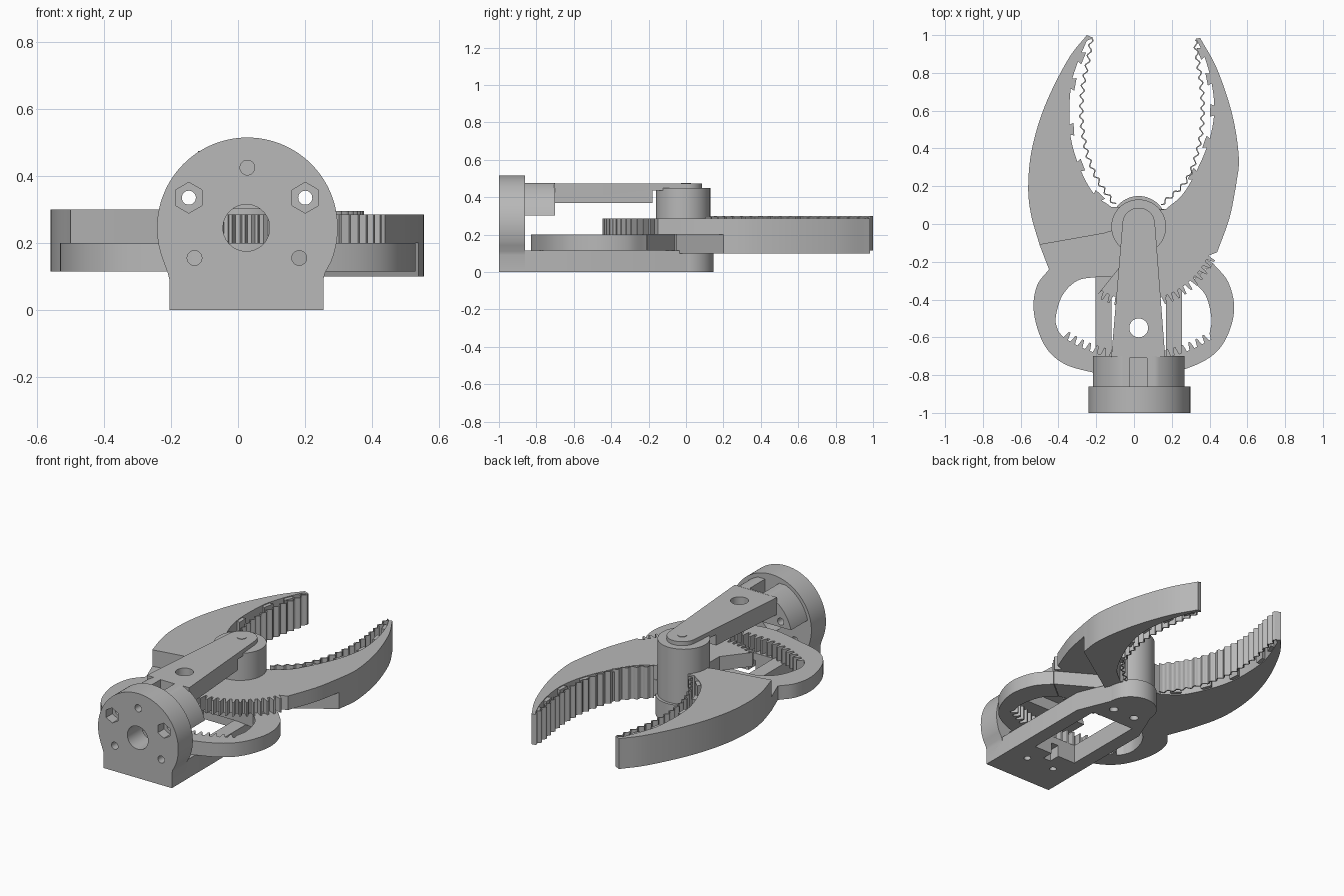
import bpy, bmesh, math
from mathutils import Vector

if "Cube" in bpy.data.objects:
    bpy.data.objects.remove(bpy.data.objects["Cube"])

GREY = (0.48, 0.48, 0.48, 1)
mat = bpy.data.materials.new("plain_grey")
mat.use_nodes = True
mat.diffuse_color = GREY
mat.node_tree.nodes["Principled BSDF"].inputs["Base Color"].default_value = GREY
PX = 0.025  # x of the pivot and centre line


def prism(name, pts, lo, hi, axis="z"):
    """Extrude a flat outline along z, or an (x, z) outline along y, facing outward."""
    area = sum(a[0] * b[1] - b[0] * a[1] for a, b in zip(pts, pts[1:] + pts[:1]))
    if (area > 0) != (axis == "z"):
        pts = pts[::-1]
    place = (lambda p, h: (p[0], p[1], h)) if axis == "z" else (lambda p, h: (p[0], h, p[1]))
    bm = bmesh.new()
    low = [bm.verts.new(place(p, lo)) for p in pts]
    top = [bm.verts.new(place(p, hi)) for p in pts]
    bm.faces.new(top)
    bm.faces.new(low[::-1])
    for i in range(len(pts)):
        bm.faces.new((low[i - 1], low[i], top[i], top[i - 1]))
    mesh = bpy.data.meshes.new(name)
    bm.to_mesh(mesh)
    bm.free()
    mesh.materials.append(mat)
    ob = bpy.data.objects.new(name, mesh)
    bpy.context.collection.objects.link(ob)
    return ob


def arc(cx, cy, r, a0, a1, n=32):
    angles = [math.radians(a0 + (a1 - a0) * i / n) for i in range(n + 1)]
    return [(cx + r * math.cos(a), cy + r * math.sin(a)) for a in angles]


def circle(cx, cy, r, n=32, turn=0):
    return arc(cx, cy, r, turn, turn + 360, n)[:-1]


def box(x0, x1, y0, y1):
    return [(x0, y0), (x1, y0), (x1, y1), (x0, y1)]


def smooth(pts, n=7):
    """Pass a soft curve through a few points."""
    p = [Vector(q) for q in pts]
    p = [2 * p[0] - p[1]] + p + [2 * p[-1] - p[-2]]
    out = []
    for a, b, c, d in zip(p, p[1:], p[2:], p[3:]):
        for i in range(n):
            t = i / n
            out.append(0.5 * (2 * b + (c - a) * t + (2 * a - 5 * b + 4 * c - d) * t * t
                              + (3 * b - a - 3 * c + d) * t ** 3))
    return [tuple(q) for q in out] + [tuple(pts[-1])]


def teeth(root, tip, a0, a1, count):
    """Toothed arc round the pivot."""
    out = []
    step = (a1 - a0) / count
    for i in range(count):
        for f, r in ((0, root), (0.25, root), (0.45, tip), (0.7, tip), (0.9, root)):
            a = math.radians(a0 + (i + f) * step)
            out.append((PX + r * math.cos(a), r * math.sin(a)))
    return out


def cut(ob, *cutters):
    bpy.context.view_layer.objects.active = ob
    for c in cutters:
        c.hide_render = True
        mod = ob.modifiers.new("cut", "BOOLEAN")
        mod.operation, mod.solver, mod.object = "DIFFERENCE", "EXACT", c
        bpy.ops.object.modifier_apply(modifier=mod.name)
        bpy.data.objects.remove(c)


def drill(x, z, r, lo, hi, n=32):
    return prism("cutter", circle(x, z, r, n, 30), lo, hi, "y")


# Round mounting plate with a square foot
foot = [(-0.205, 0.09), (-0.205, 0), (0.255, 0), (0.255, 0.09)]
mount = prism("mount_plate", arc(PX + 0.003, 0.245, 0.27, -22, 202, 64)
              + [(-0.21, 0.11)] + foot + [(0.26, 0.11)], -1, -0.86, "y")

# Stepped block behind the plate, flat on top, with a blind slot
block_pts = [(x, min(z, 0.475)) for x, z in arc(PX, 0.245, 0.248, 13, 167, 48)]
block = prism("arm_block", block_pts, -0.87, -0.7, "y")
cut(block, prism("cutter", box(-0.025, 0.07, -0.86, -0.71), 0.33, 0.6))

for part in (mount, block):
    for hx in (-0.147, 0.201):
        cut(part, drill(hx, 0.335, 0.021, -1.1, -0.6))
for hx in (-0.147, 0.201):
    cut(mount, drill(hx, 0.335, 0.046, -1.1, -0.94, 6))
for hx, hz, r in ((PX, 0.245, 0.07), (PX + 0.003, 0.425, 0.022), (-0.13, 0.155, 0.022), (0.183, 0.155, 0.022)):
    cut(mount, drill(hx, hz, r, -1.1, -0.8))

# Tapered upper arm, thinner over the hub
arm = prism("upper_arm", [(-0.12, -0.705), (0.165, -0.705)] + arc(PX, 0, 0.086, 5, 175), 0.37, 0.474)
cut(arm, prism("cutter", box(-0.3, 0.3, -0.18, 0.2), 0.3, 0.435),
    prism("cutter", circle(PX, -0.55, 0.05), 0.3, 0.6))

# Pivot hub and pin
prism("hub", circle(PX, -0.015, 0.145, 64), 0.09, 0.45)
prism("hub_pin", circle(PX, 0, 0.026), 0.44, 0.477)

# Lower arm frame with a motor opening
base = prism("lower_arm", [(-0.205, -0.99), (0.255, -0.99), (0.255, -0.2)]
             + arc(PX, 0, 0.148, 0, 180) + [(-0.205, -0.2)], 0, 0.115)
cut(base, prism("cutter", box(-0.12, 0.17, -0.67, -0.16), -0.1, 0.3),
    prism("cutter", box(0, 0.05, -0.74, -0.6), -0.1, 0.07),
    prism("cutter", box(-0.03, 0.08, -0.91, -0.87), -0.1, 0.06),
    prism("cutter", circle(-0.07, -0.8, 0.02), -0.1, 0.06),
    prism("cutter", circle(0.12, -0.8, 0.02), -0.1, 0.06))
for hx in (-0.05, 0.1):
    cut(base, prism("cutter", circle(hx, -0.06, 0.025), -0.1, 0.07))

# First jaw: full-height claw whose lower layer carries the toothed ring
l_out = smooth([(-0.25, 1), (-0.35, 0.87), (-0.47, 0.63), (-0.54, 0.4), (-0.56, 0.2),
                (-0.545, 0.05), (-0.5, -0.11)])
l_in = smooth([(-0.12, 0.09), (-0.22, 0.17), (-0.3, 0.33), (-0.34, 0.5), (-0.335, 0.72),
               (-0.3, 0.85), (-0.25, 0.97)])
l_tip = [(-0.215, 0.985)]
ring_out = smooth([(-0.45, -0.24), (-0.515, -0.33), (-0.53, -0.47), (-0.475, -0.64), (-0.37, -0.74),
                   (-0.2, -0.79), (0, -0.83), (0.2, -0.79), (0.38, -0.72), (0.48, -0.62),
                   (0.53, -0.46), (0.5, -0.31), (0.42, -0.21)])
# The opening joins the outer edge through a hairline slit under the gear
opening = (smooth([(0.31, -0.3), (0.38, -0.38), (0.41, -0.5), (0.4, -0.58)])
           + teeth(0.72, 0.68, -58, -124, 19)
           + smooth([(-0.4, -0.57), (-0.415, -0.5), (-0.38, -0.38), (-0.3, -0.3), (-0.19, -0.28)])
           + [(0.2, -0.28), (0.308, -0.298)])
prism("claw_a_upper", l_out + [(-0.16, -0.05), (0, 0), (0, 0.09)] + l_in + l_tip, 0.2, 0.3)
prism("claw_a_ring", l_out + ring_out + opening + [(0.418, -0.208), (0.15, -0.05), (0.08, 0.09)]
      + l_in + l_tip, 0.115, 0.2)

# Second jaw: claw with a gear sector on its upper layer
r_tip = [(0.325, 0.98)]
r_in = smooth([(0.335, 0.97), (0.375, 0.88), (0.41, 0.75), (0.425, 0.6), (0.4, 0.45), (0.34, 0.3),
               (0.26, 0.16), (0.17, 0.08)])
r_out = smooth([(0.54, 0.2), (0.555, 0.35), (0.52, 0.58), (0.44, 0.82), (0.35, 0.985)])
r_root = smooth([(0.44, -0.15), (0.505, 0.03), (0.54, 0.2)])
prism("claw_b_gear", r_in + [(0, 0.05), (-0.07, -0.05), (-0.07, -0.22), (-0.19, -0.37)]
      + teeth(0.405, 0.447, -119, -24, 19) + r_root[:-1] + r_out + r_tip, 0.2, 0.285)
prism("claw_b_lower", r_in + [(0.1, 0.08), (0.1, -0.06), (0.15, -0.06)] + r_out + r_tip, 0.1, 0.2)


# Thin corrugated grip strips and the dovetail tabs behind them
def grip(name, pts, z0, z1):
    line = [Vector(p) for p in smooth(pts, 40)]
    front, back, run = [], [], 0
    for a, b in zip(line, line[1:]):
        d = (b - a).normalized()
        n = Vector((-d.y, d.x))
        wave = 0.009 * math.sin(run * math.tau / 0.054)
        front.append(tuple(a + n * (wave + 0.004)))
        back.append(tuple(a + n * (wave - 0.004)))
        run += (b - a).length
    prism(name, front + back[::-1], z0, z1)


grip("grip_strip_a", [(-0.225, 0.985), (-0.24, 0.88), (-0.27, 0.73), (-0.278, 0.56), (-0.25, 0.38),
                      (-0.19, 0.23), (-0.1, 0.1)], 0.115, 0.3)
grip("grip_strip_b", [(0.325, 0.975), (0.335, 0.88), (0.357, 0.73), (0.363, 0.56), (0.335, 0.38),
                      (0.27, 0.22), (0.14, 0.1)], 0.1, 0.295)


def tabs(name, edge, z0, z1):
    for k in range(5):
        i = 5 + k * 8
        a, b = Vector(edge[i]), Vector(edge[i + 1])
        d = (b - a).normalized()
        n = Vector((d.y, -d.x))
        quad = [a - d * 0.022 - n * 0.01, a + d * 0.022 - n * 0.01, a + d * 0.034 + n * 0.022, a - d * 0.034 + n * 0.022]
        prism(f"{name}_{k + 1}", [tuple(q) for q in quad], z0, z1)


tabs("tab_a", l_in, 0.12, 0.295)
tabs("tab_b", r_in, 0.105, 0.28)

# Smooth curved walls, crisp edges
bpy.ops.object.select_all(action="DESELECT")
for ob in bpy.context.collection.objects:
    if ob.type == "MESH":
        ob.select_set(True)
        bpy.context.view_layer.objects.active = ob
bpy.ops.object.shade_smooth_by_angle(angle=math.radians(25))
